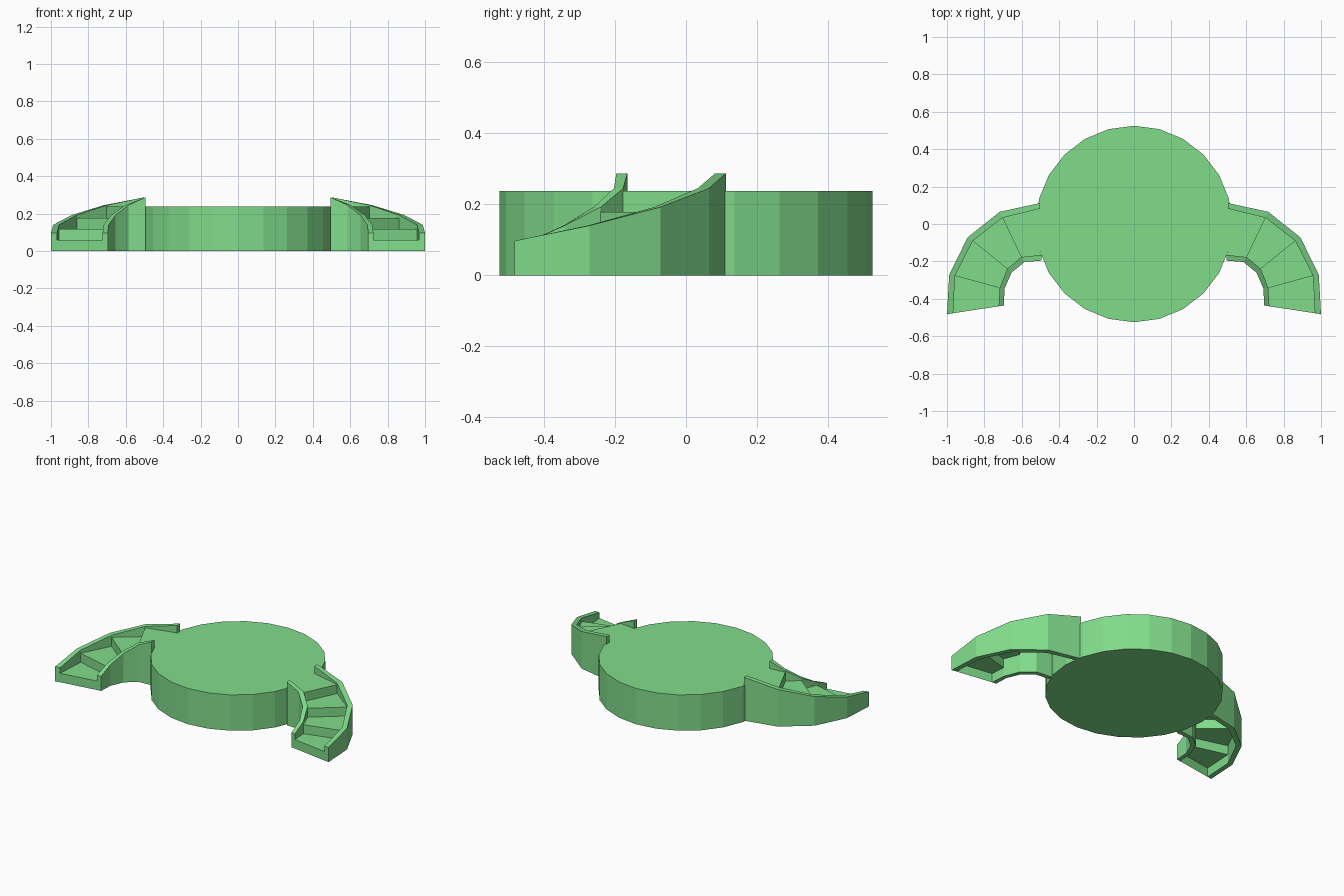
import bpy, bmesh, math

if "Cube" in bpy.data.objects:
    bpy.data.objects.remove(bpy.data.objects["Cube"])

green = bpy.data.materials.new("green")
green.diffuse_color = (0.22, 0.72, 0.26, 1)
green.use_nodes = True
green.node_tree.nodes["Principled BSDF"].inputs["Base Color"].default_value = green.diffuse_color
H, R = 0.237, 0.525


def finish(name, bm, mirror=True, solid=True):
    if solid:
        bmesh.ops.recalc_face_normals(bm, faces=bm.faces)
    me = bpy.data.meshes.new(name)
    bm.to_mesh(me)
    bm.free()
    me.materials.append(green)
    ob = bpy.data.objects.new(name, me)
    bpy.context.collection.objects.link(ob)
    if mirror:
        mod = ob.modifiers.new("mirror", 'MIRROR')
        mod.use_mirror_merge = False
    return ob


# round platform, 24 sides
bm = bmesh.new()
ring = [(R * math.cos(math.radians(15 * i)), R * math.sin(math.radians(15 * i))) for i in range(24)]
base = bm.faces.new([bm.verts.new((x, y, 0)) for x, y in ring])
ext = bmesh.ops.extrude_face_region(bm, geom=[base], use_keep_orig=True)
for v in ext["geom"]:
    if isinstance(v, bmesh.types.BMVert):
        v.co.z = H
finish("platform", bm, mirror=False)

# plan outlines of the two curved walls, from platform down to the foot
outer_far = [(0.502, 0.112), (0.718, 0.065), (0.89, -0.072), (0.988, -0.272), (1.0, -0.483)]
outer_near = [(0.502, 0.082), (0.703, 0.033), (0.862, -0.09), (0.957, -0.277), (0.967, -0.477)]
inner_near = [(0.495, -0.165), (0.603, -0.177), (0.678, -0.24), (0.718, -0.342), (0.724, -0.44)]
inner_far = [(0.495, -0.196), (0.585, -0.203), (0.655, -0.26), (0.692, -0.345), (0.696, -0.436)]
tops = [0.287, 0.245, 0.192, 0.14, 0.097]


def wall(name, a, b):
    bm = bmesh.new()
    rows = []
    for p, q, z in zip(a, b, tops):
        rows.append([bm.verts.new((*p, 0)), bm.verts.new((*q, 0)),
                     bm.verts.new((*q, z)), bm.verts.new((*p, z))])
    for r, s in zip(rows, rows[1:]):
        for i in range(4):
            j = (i + 1) % 4
            bm.faces.new((r[i], r[j], s[j], s[i]))
    bm.faces.new(rows[0])
    bm.faces.new(rows[-1])
    finish(name, bm)


wall("outer_stair_wall", outer_far, outer_near)
wall("inner_stair_wall", inner_near, inner_far)

# open-bottomed steps: treads and risers between the walls
bm = bmesh.new()
for k in range(4):
    z = H * (4 - k) / 4
    o0, o1, i0, i1 = outer_near[k], outer_near[k + 1], inner_near[k], inner_near[k + 1]
    if k == 0:  # top tread meets the platform rim
        plan = [i1, o1, (0.513, 0.08), ring[0], ring[23], (0.496, -0.165)]
    else:
        plan = [i1, o1, o0, i0]
    bm.faces.new([bm.verts.new((*p, z)) for p in plan])
    low = z - H / 4
    bm.faces.new([bm.verts.new(c) for c in
                  ((*i1, low), (*o1, low), (*o1, z), (*i1, z))])
bmesh.ops.remove_doubles(bm, verts=bm.verts, dist=0.0001)
finish("stair_steps", bm, solid=False)
